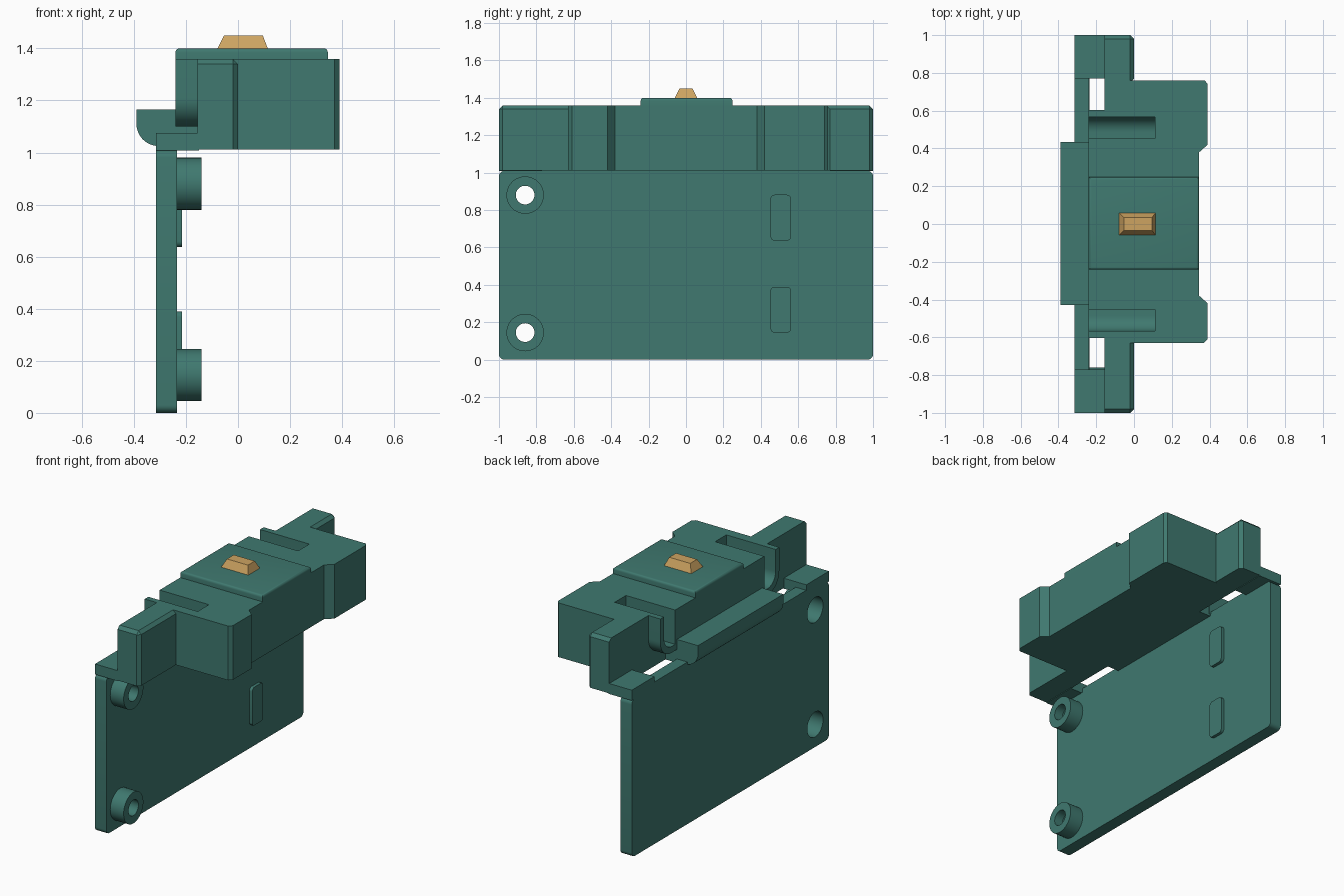
import bpy, bmesh, math
from mathutils import Vector

cube = bpy.data.objects.get("Cube")
if cube:
    bpy.data.objects.remove(cube, do_unlink=True)


def material(name, rgb):
    m = bpy.data.materials.new(name)
    m.use_nodes = True
    m.diffuse_color = (*rgb, 1)
    m.node_tree.nodes["Principled BSDF"].inputs["Base Color"].default_value = (*rgb, 1)
    return m


GREEN = material("teal green", (0.05, 0.19, 0.16))
GOLD = material("brass", (0.61, 0.37, 0.12))


def prism(name, axis, pts, lo, hi, mat=GREEN, bevel=0, segs=1, pick=None):
    """Extrude a closed profile along an axis; optionally bevel picked edges."""
    place = {"x": lambda a, b, t: (t, a, b),
             "y": lambda a, b, t: (a, t, b),
             "z": lambda a, b, t: (a, b, t)}[axis]
    bm = bmesh.new()
    face = bm.faces.new([bm.verts.new(place(a, b, lo)) for a, b in pts])
    ext = bmesh.ops.extrude_face_region(bm, geom=[face])
    step = Vector(place(0, 0, hi - lo))
    bmesh.ops.translate(bm, vec=step, verts=[v for v in ext["geom"] if isinstance(v, bmesh.types.BMVert)])
    bmesh.ops.recalc_face_normals(bm, faces=bm.faces)
    if bevel:
        edges = [e for e in bm.edges
                 if pick((e.verts[0].co + e.verts[1].co) / 2, e.verts[1].co - e.verts[0].co)]
        bmesh.ops.bevel(bm, geom=edges, offset=bevel, segments=segs, profile=0.5, affect="EDGES")
    me = bpy.data.meshes.new(name)
    bm.to_mesh(me)
    bm.free()
    ob = bpy.data.objects.new(name, me)
    bpy.context.collection.objects.link(ob)
    me.materials.append(mat)
    return ob


def rect(a0, a1, b0, b1):
    return [(a0, b0), (a1, b0), (a1, b1), (a0, b1)]


def circle(a, b, r, n=40):
    return [(a + r * math.cos(2 * math.pi * i / n), b + r * math.sin(2 * math.pi * i / n)) for i in range(n)]


def arc(a, b, r, start, end, n=12):
    angles = [math.radians(start + (end - start) * i / n) for i in range(n + 1)]
    return [(a + r * math.cos(t), b + r * math.sin(t)) for t in angles]


def round_rect(a0, a1, b0, b1, r):
    return (arc(a1 - r, b1 - r, r, 0, 90, 6) + arc(a0 + r, b1 - r, r, 90, 180, 6)
            + arc(a0 + r, b0 + r, r, 180, 270, 6) + arc(a1 - r, b0 + r, r, 270, 360, 6))


def cut(ob, cutter):
    mod = ob.modifiers.new("cut", "BOOLEAN")
    mod.operation, mod.solver, mod.object = "DIFFERENCE", "EXACT", cutter
    bpy.context.view_layer.objects.active = ob
    bpy.ops.object.modifier_apply(modifier=mod.name)
    bpy.data.objects.remove(cutter, do_unlink=True)


BOTTOM, TOP = 1.012, 1.36
BACK, INNER, WALL = -0.315, -0.235, -0.155

# Upright mounting plate
plate = prism("mounting_plate", "x", round_rect(-1, 1, 0, 1.01, 0.03), BACK, INNER)

# Screw bosses, counterbored from the back of the plate
for label, z in (("lower", 0.145), ("upper", 0.88)):
    boss = prism(label + "_screw_boss", "x", circle(-0.86, z, 0.1), INNER - 0.005, -0.14)
    cut(plate, prism("cutter", "x", circle(-0.86, z, 0.08), -0.4, -0.1))
    cut(boss, prism("cutter", "x", circle(-0.86, z, 0.08), -0.4, -0.2))
    cut(boss, prism("cutter", "x", circle(-0.86, z, 0.05), -0.4, 0))

# Raised locating pads
for label, z in (("lower", 0.145), ("upper", 0.637)):
    prism(label + "_pad", "x", round_rect(0.452, 0.562, z, z + 0.245, 0.022), INNER - 0.005, -0.215)

# Housing body, with stepped and chamfered front outline
body = prism("housing_body", "z", [
    (WALL, -0.63), (0.37, -0.63), (0.39, -0.61), (0.39, -0.42), (0.345, -0.38),
    (0.345, 0.38), (0.39, 0.42), (0.39, 0.74), (0.375, 0.76), (WALL, 0.76),
    (WALL, 0.43), (-0.24, 0.43), (-0.24, -0.43), (WALL, -0.43)], BOTTOM, TOP)


# Cable troughs: rounded arms at the back and open channels in the top
def trough_profile(s, inside, outside, floor, top, r):
    pts = [(inside, top), (inside, floor)] + arc(outside - r, floor + r, r, -90, 0) + [(outside, top)]
    return [(s * a, b) for a, b in pts]


for label, s in (("front", -1), ("rear", 1)):
    arm = prism(label + "_trough_arm", "x", trough_profile(s, 0.42, 0.603, 1.1, TOP, 0.11), -0.24, WALL)
    for ob in (body, arm):
        cut(ob, prism("cutter", "x", trough_profile(s, 0.452, 0.566, 1.14, 1.5, 0.08), -0.4, 0.11))

# End posts with chamfered outer edges
for label, s, y in (("front", -1, 0.62), ("rear", 1, 0.75)):
    y0, y1 = sorted((s * y, s))
    prism(label + "_post", "z", rect(WALL, 0, y0, y1), BOTTOM, TOP, bevel=0.02,
          pick=lambda m, d: (m.x > -0.01 and (abs(d.z) > 0.1 or m.z > 1.3) and abs(m.y) > 0.7)
          or (m.z > 1.3 and abs(m.y) > 0.99))
    # Foot slab joining the post to the plate
    y0, y1 = sorted((s * 0.77, s))
    prism(label + "_foot", "z", rect(BACK, WALL + 0.005, y0, y1), 1.008, 1.075)

# Low rail along the plate top
prism("base_rail", "z", rect(BACK, -0.24, -0.78, 0.78), 1.008, 1.04)

# Rounded lip behind the housing
prism("back_lip", "y", [(-0.23, 1.165), (-0.39, 1.165)] + arc(-0.305, 1.11, 0.085, 180, 270)
      + [(-0.23, 1.025)], -0.43, 0.435)

# Raised centre cap
prism("centre_cap", "z", rect(-0.24, 0.345, -0.242, 0.248), TOP - 0.01, 1.4, bevel=0.015, segs=4,
      pick=lambda m, d: m.z > 1.39)

# Brass key: tapered button on a thin base
key = prism("brass_key", "z", rect(-0.08, 0.115, -0.06, 0.06), 1.398, 1.45, GOLD)
for v in key.data.vertices:
    if v.co.z > 1.44:
        v.co.x += 0.026 if v.co.x < 0 else -0.02
        v.co.y *= 0.58

# Smooth the curved faces and keep hard edges crisp
for ob in bpy.context.collection.objects:
    if ob.type == "MESH":
        ob.select_set(True)
        bpy.context.view_layer.objects.active = ob
bpy.ops.object.shade_smooth_by_angle(angle=math.radians(30))
